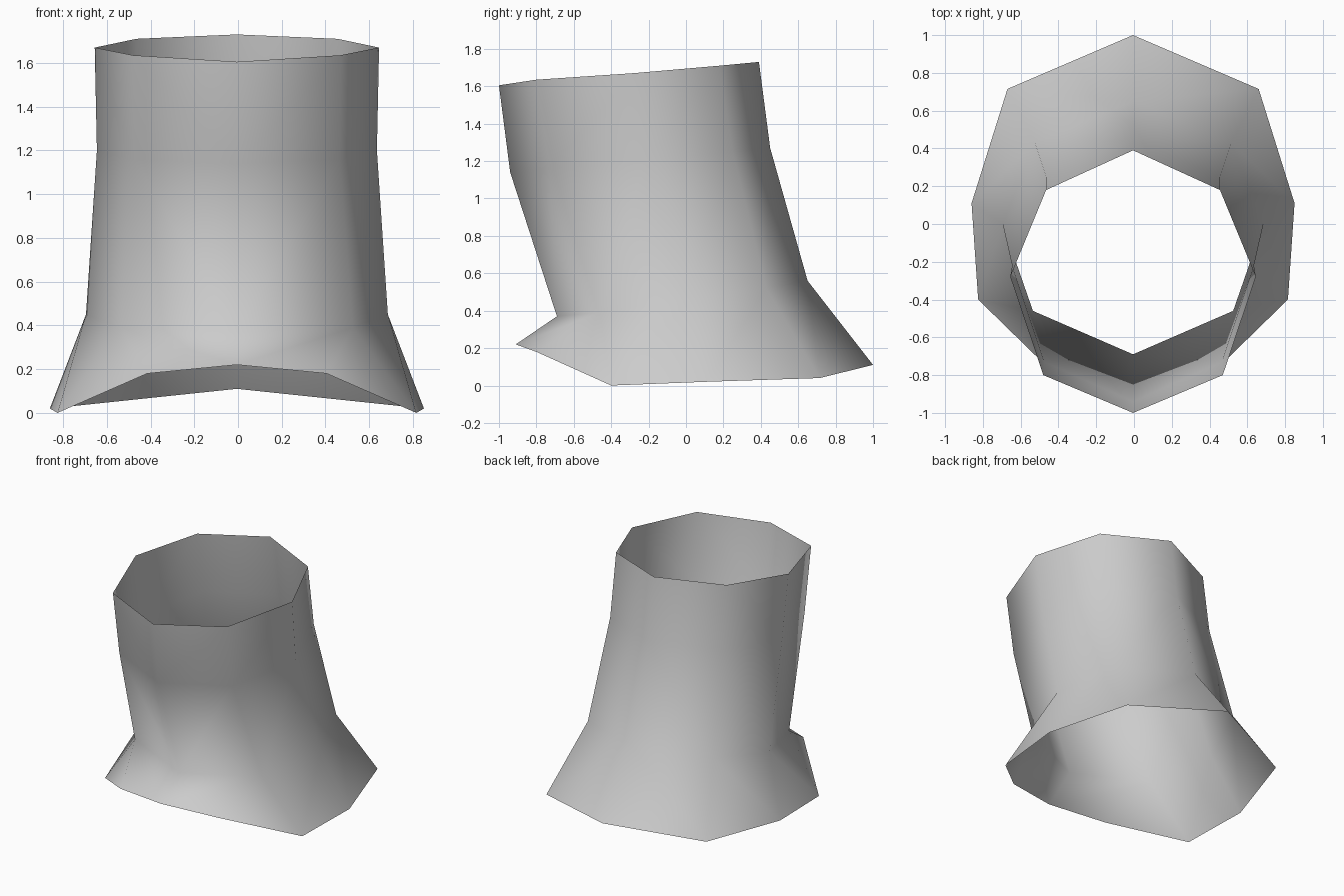
import bpy
import bmesh

cube = bpy.data.objects.get("Cube")
if cube:
    bpy.data.objects.remove(cube, do_unlink=True)

# Plain grey material
grey = bpy.data.materials.new("plain_grey")
grey.use_nodes = True
colour = (0.6, 0.6, 0.6, 1)
grey.diffuse_color = colour
grey.node_tree.nodes["Principled BSDF"].inputs["Base Color"].default_value = colour

# Half rings of the sleeve, each running from front to back on the +x side
hem = [(0, -.91, .22), (.41, -.80, .18), (.82, -.40, 0),
       (.855, .11, .02), (.665, .715, .04), (0, 1, .11)]
ankle = [(0, -.69, .37), (.53, -.46, .39), (.69, 0, .45), (.52, .43, .52), (0, .65, .56)]
shin = [(0, -.94, 1.14), (.47, -.73, 1.16), (.64, -.22, 1.20), (.46, .25, 1.25), (0, .45, 1.27)]
rim = [(0, -1, 1.605), (.475, -.80, 1.635), (.65, -.28, 1.67), (.46, .18, 1.71), (0, .39, 1.73)]

bm = bmesh.new()
rings = [[bm.verts.new(p) for p in ring] for ring in (hem, ankle, shin, rim)]
# The hem has one more corner, so the ankle's front corner fans out to two
rings_upper = rings[1:]
for ring in rings_upper:
    ring.insert(2, ring[1])

# Wall panels between neighbouring rings
for low, high in zip(rings, rings[1:]):
    for i in range(len(low) - 1):
        corners = list(dict.fromkeys((low[i], low[i + 1], high[i + 1], high[i])))
        if len(corners) > 2:
            bm.faces.new(corners).smooth = True

mesh = bpy.data.meshes.new("open_sleeve")
bm.to_mesh(mesh)
bm.free()
mesh.materials.append(grey)

# Mirror the half into a full open tube
sleeve = bpy.data.objects.new("open_sleeve", mesh)
bpy.context.collection.objects.link(sleeve)
sleeve.location.x = -0.005
mirror = sleeve.modifiers.new("mirror_sides", "MIRROR")
mirror.use_axis[0] = True
mirror.use_clip = True
mirror.merge_threshold = 0.001
